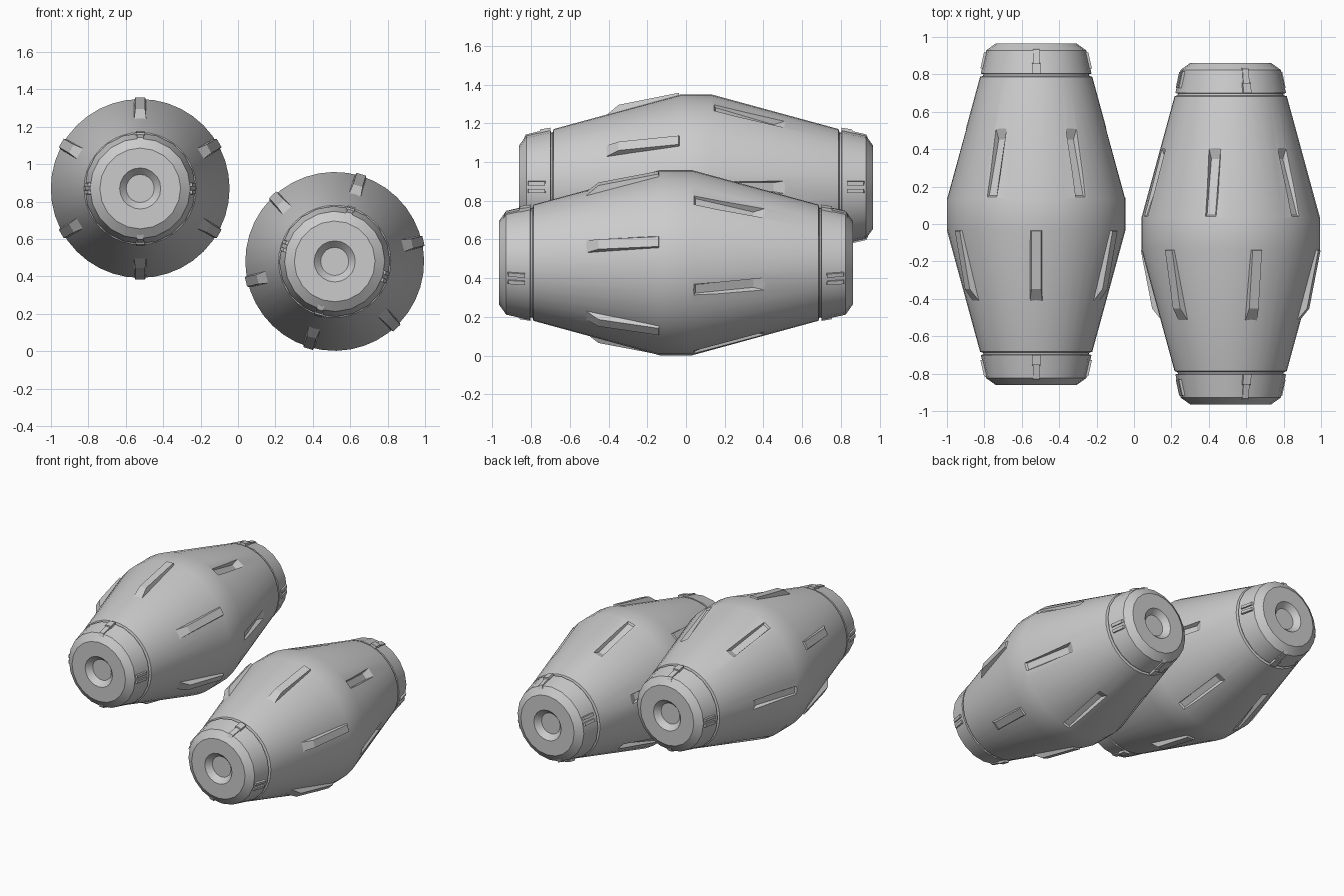
import bpy, bmesh, math
from mathutils import Vector

if "Cube" in bpy.data.objects:
    bpy.data.objects.remove(bpy.data.objects["Cube"])


def make_object(name, bm):
    bmesh.ops.recalc_face_normals(bm, faces=bm.faces)
    mesh = bpy.data.meshes.new(name)
    bm.to_mesh(mesh)
    bm.free()
    ob = bpy.data.objects.new(name, mesh)
    bpy.context.collection.objects.link(ob)
    return ob


def smooth(ob, degrees=25):
    bpy.ops.object.select_all(action='DESELECT')
    ob.select_set(True)
    bpy.context.view_layer.objects.active = ob
    bpy.ops.object.shade_smooth_by_angle(angle=math.radians(degrees))


def lathe(name, profile, sides, centre, roll):
    """Revolve (y, radius) points about the barrel axis and close both ends."""
    bm = bmesh.new()
    rings = []
    for y, r in profile:
        ring = []
        for i in range(sides):
            a = roll + math.tau * i / sides
            ring.append(bm.verts.new(centre + Vector((r * math.cos(a), y, r * math.sin(a)))))
        rings.append(ring)
    for p, q in zip(rings, rings[1:]):
        for i in range(sides):
            j = (i + 1) % sides
            bm.faces.new((p[i], p[j], q[j], q[i]))
    bm.faces.new(rings[0])
    bm.faces.new(rings[-1])
    return make_object(name, bm)


def add_wedge(bm, centre, angle, inner, outer, shift=0):
    """Tapered block; inner and outer are (half width, y1, r1, y2, r2)."""
    radial = Vector((math.cos(angle), 0, math.sin(angle)))
    side = Vector((-math.sin(angle), 0, math.cos(angle)))
    v = []
    for w, y1, r1, y2, r2 in (inner, outer):
        for y, r, s in ((y1, r1, -w), (y1, r1, w), (y2, r2, w), (y2, r2, -w)):
            v.append(bm.verts.new(centre + radial * r + side * (s + shift) + Vector((0, y, 0))))
    for f in ((0, 1, 2, 3), (4, 5, 6, 7), (0, 1, 5, 4), (1, 2, 6, 5), (2, 3, 7, 6), (3, 0, 4, 7)):
        bm.faces.new([v[i] for i in f])


def barrel(tag, centre, roll):
    # tapered hull with a flat belt
    hull = lathe(tag + "_hull", [(-0.80, 0.27), (-0.74, 0.284), (-0.735, 0.30), (-0.083, 0.478),
                                 (0.083, 0.478), (0.735, 0.30), (0.74, 0.284), (0.80, 0.27)],
                 40, centre, roll)

    # recessed slots in the rear half
    bm = bmesh.new()
    for k in range(6):
        add_wedge(bm, centre, roll + math.radians(60 * k),
                  (0.023, 0.10, 0.461, 0.40, 0.359), (0.040, 0.08, 0.496, 0.50, 0.386))
    cutter = make_object(tag + "_slot_cutter", bm)
    cutter.hide_render = True
    cutter.hide_set(True)
    mod = hull.modifiers.new("slots", 'BOOLEAN')
    mod.operation = 'DIFFERENCE'
    mod.solver = 'EXACT'
    mod.object = cutter
    bpy.context.view_layer.objects.active = hull
    bpy.ops.object.modifier_apply(modifier=mod.name)
    bpy.data.objects.remove(cutter)
    smooth(hull)

    # raised fins on the front half
    bm = bmesh.new()
    for k in range(6):
        add_wedge(bm, centre, roll + math.radians(30 + 60 * k),
                  (0.034, -0.083, 0.465, -0.475, 0.362), (0.026, -0.09, 0.487, -0.40, 0.425))
    make_object(tag + "_fins", bm)

    for end, s in (("front", -1), ("rear", 1)):
        # end cap with a round socket
        cap = lathe(f"{tag}_{end}_cap",
                    [(s * y, r) for y, r in ((0.75, 0.284), (0.752, 0.296), (0.876, 0.268), (0.913, 0.216),
                                             (0.913, 0.11), (0.875, 0.075))], 20, centre, roll)
        smooth(cap)
        # latches top and bottom, paired bars on the sides
        bm = bmesh.new()
        for k in range(2):
            a = roll + math.pi * k
            add_wedge(bm, centre, a + math.pi / 2, (0.024, s * 0.748, 0.27, s * 0.81, 0.26),
                      (0.022, s * 0.752, 0.307, s * 0.806, 0.298))
            add_wedge(bm, centre, a + math.pi / 2, (0.017, s * 0.80, 0.25, s * 0.90, 0.22),
                      (0.017, s * 0.80, 0.291, s * 0.88, 0.272))
            for shift in (-0.02, 0.02):
                add_wedge(bm, centre, a, (0.013, s * 0.775, 0.26, s * 0.875, 0.24),
                          (0.010, s * 0.78, 0.298, s * 0.865, 0.279), shift)
        make_object(f"{tag}_{end}_latches", bm)


barrel("upper_barrel", Vector((-0.523, 0.052, 0.87)), 0)
barrel("lower_barrel", Vector((0.517, -0.052, 0.48)), math.radians(-17))
